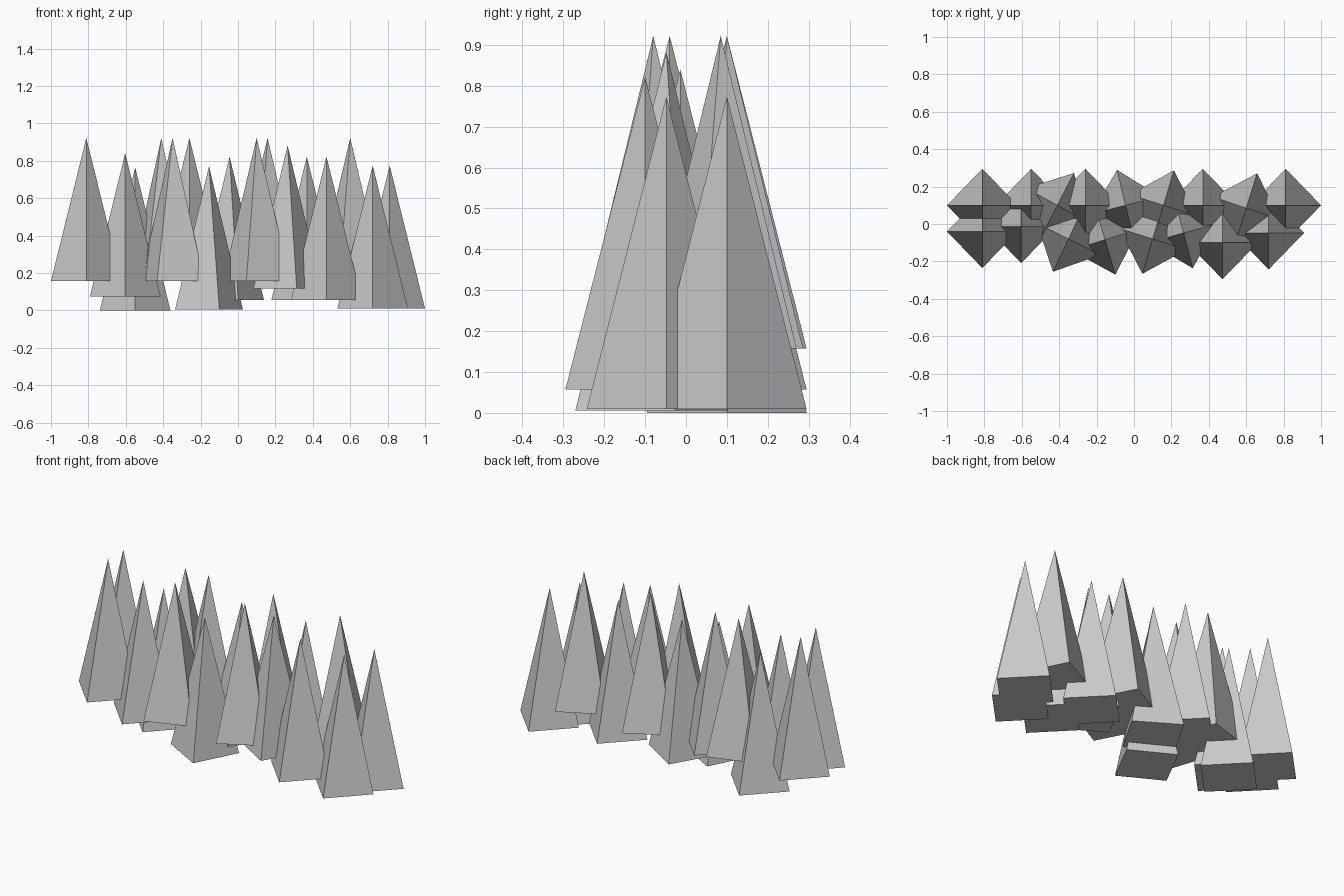
import bpy
import math
from mathutils import Matrix

HEIGHT = 0.765
RX, RY = 0.189, 0.195   # half widths of the spike base

# apex x, apex y, base z, turn in degrees
BACK_ROW = [
    (-0.811, 0.10, 0.157, 0), (-0.55, 0.10, 0.0, 0), (-0.41, 0.10, 0.157, -28),
    (-0.26, 0.10, 0.157, 0), (-0.045, 0.10, 0.057, 14), (0.158, 0.10, 0.157, -17),
    (0.368, 0.10, 0.057, 0), (0.60, 0.085, 0.157, -18), (0.811, 0.10, 0.009, 0),
]
FRONT_ROW = [
    (-0.811, -0.04, 0.157, 0), (-0.603, -0.014, 0.075, 0), (-0.35, -0.08, 0.157, -26),
    (-0.155, -0.084, 0.006, 17), (0.10, -0.08, 0.157, -17), (0.265, -0.048, 0.117, 15),
    (0.473, -0.10, 0.057, 0), (0.72, -0.048, 0.009, 0),
]


def spike(name, x, y, z, turn):
    """Square pyramid standing on its base, corners pointing along the axes."""
    bpy.ops.mesh.primitive_cone_add(vertices=4, radius1=1, radius2=0, depth=1)
    obj = bpy.context.object
    obj.name = name
    obj.data.transform(
        Matrix.Translation((0, 0, HEIGHT / 2))
        @ Matrix.Diagonal((RX, RY, HEIGHT, 1))
        @ Matrix.Rotation(math.radians(turn), 4, 'Z'))
    obj.location = (x, y, z)


# Two rows of overlapping spikes
for row, spots in (("back", BACK_ROW), ("front", FRONT_ROW)):
    for i, spot in enumerate(spots, 1):
        spike(f"{row}_spike_{i}", *spot)
